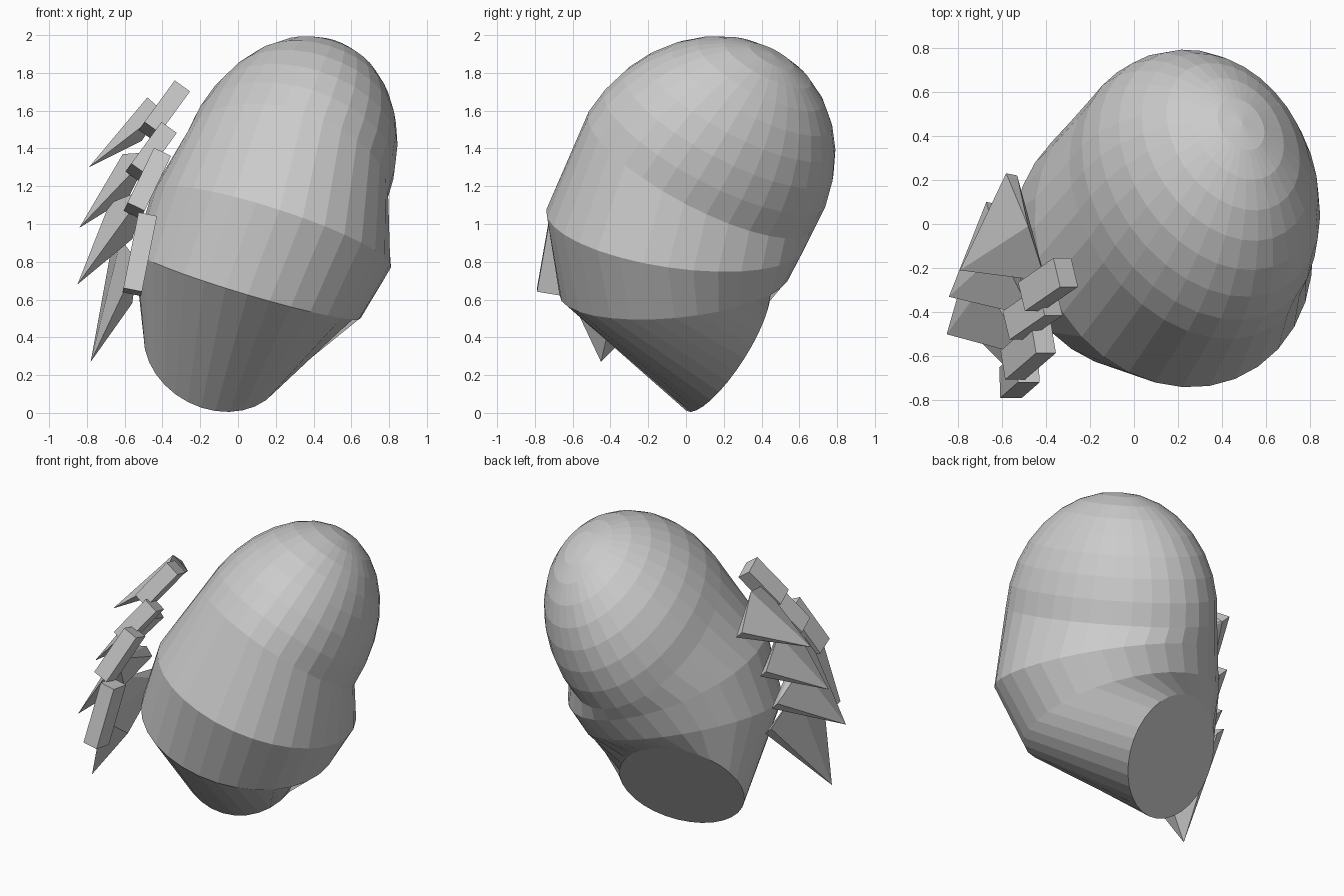
import bpy, bmesh, math
from mathutils import Vector

cube = bpy.data.objects.get("Cube")
if cube:
    bpy.data.objects.remove(cube)

GREY = (0.6, 0.6, 0.6, 1)
grey = bpy.data.materials.new("plain_grey")
grey.use_nodes = True
grey.diffuse_color = GREY
bsdf = next(n for n in grey.node_tree.nodes if n.type == 'BSDF_PRINCIPLED')
bsdf.inputs["Base Color"].default_value = GREY


def finish(name, bm):
    bmesh.ops.recalc_face_normals(bm, faces=bm.faces)
    mesh = bpy.data.meshes.new(name)
    bm.to_mesh(mesh)
    bm.free()
    mesh.materials.append(grey)
    obj = bpy.data.objects.new(name, mesh)
    bpy.context.collection.objects.link(obj)
    return obj


def hull(name, points):
    bm = bmesh.new()
    for p in points:
        bm.verts.new(p)
    result = bmesh.ops.convex_hull(bm, input=bm.verts)
    loose = [v for v in result["geom_interior"] if isinstance(v, bmesh.types.BMVert)]
    bmesh.ops.delete(bm, geom=loose, context='VERTS')
    bmesh.ops.dissolve_limit(bm, angle_limit=0.02, verts=bm.verts, edges=bm.edges)
    return finish(name, bm)


def bar(name, a, b, half_u, half_v):
    # Square bar between two points
    a, b = Vector(a), Vector(b)
    d = (b - a).normalized()
    u = d.cross(Vector((0, 1, 0))).normalized()
    v = d.cross(u)
    return hull(name, [p + u * i * half_u + v * j * half_v
                       for p in (a, b) for i in (-1, 1) for j in (-1, 1)])


# Body: tilted oval rings, each a centre with two half axes
SEGMENTS, ROWS = 32, 8
rings = [
    ((-.12, .215, .345), (.38, .094, -.057), (0, .212, .335)),
    ((.05, -.06, .68), (.6, 0, -.178), (0, .61, .055)),
    ((.18, -.055, .975), (.63, -.04, -.205), (-.04, .685, -.1)),
]
rings = [tuple(map(Vector, r)) for r in rings]
dome, axis = Vector((.25, .08, 1.28)), Vector((.24, .38, .62))
dome_u, dome_v = Vector((.535, -.09, -.17)), Vector((-.10, .595, -.315))
for row in range(ROWS):
    t = row / ROWS * math.pi / 2
    rings.append((dome + axis * math.sin(t), dome_u * math.cos(t), dome_v * math.cos(t)))

bm = bmesh.new()
loops = []
for c, u, v in rings:
    angles = [math.tau * i / SEGMENTS for i in range(SEGMENTS)]
    loops.append([bm.verts.new(c + u * math.cos(t) + v * math.sin(t)) for t in angles])
bm.faces.new(loops[0])
for low, high in zip(loops, loops[1:]):
    for i in range(SEGMENTS):
        j = (i + 1) % SEGMENTS
        bm.faces.new((low[i], low[j], high[j], high[i]))
pole = bm.verts.new(dome + axis)
for i in range(SEGMENTS):
    bm.faces.new((loops[-1][i], loops[-1][(i + 1) % SEGMENTS], pole))
finish("body", bm)

# Side spikes: tip, back end, crest, front end, inner corner
spikes = [
    ((-.79, -.21, 1.30), (-.58, .23, 1.51), (-.48, -.01, 1.67), (-.40, -.26, 1.60), (-.51, -.15, 1.44)),
    ((-.84, -.33, .98), (-.67, .10, 1.22), (-.61, -.12, 1.37), (-.46, -.42, 1.38), (-.58, -.25, 1.14)),
    ((-.85, -.50, .68), (-.70, .02, .98), (-.68, -.27, 1.11), (-.48, -.60, 1.19), (-.56, -.42, .92)),
    ((-.78, -.45, .27), (-.68, .06, .82), (-.62, -.30, .92), (-.53, -.70, .80), (-.56, -.38, .58)),
]
for n, points in enumerate(spikes, 1):
    points = [Vector(p) for p in points]
    back_corner = points[1] + Vector((.05, -.01, -.05))
    hull(f"side_spike_{n}", points + [back_corner])

# Slanted bars along the front ends of the spikes
bars = [
    ((-.47, -.33, 1.49), (-.31, -.22, 1.71)),
    ((-.54, -.46, 1.27), (-.38, -.35, 1.49)),
    ((-.55, -.64, 1.07), (-.41, -.52, 1.36)),
    ((-.56, -.72, .64), (-.48, -.65, 1.04)),
]
for n, (a, b) in enumerate(bars, 1):
    bar(f"spike_bar_{n}", a, b, .05, .07)
